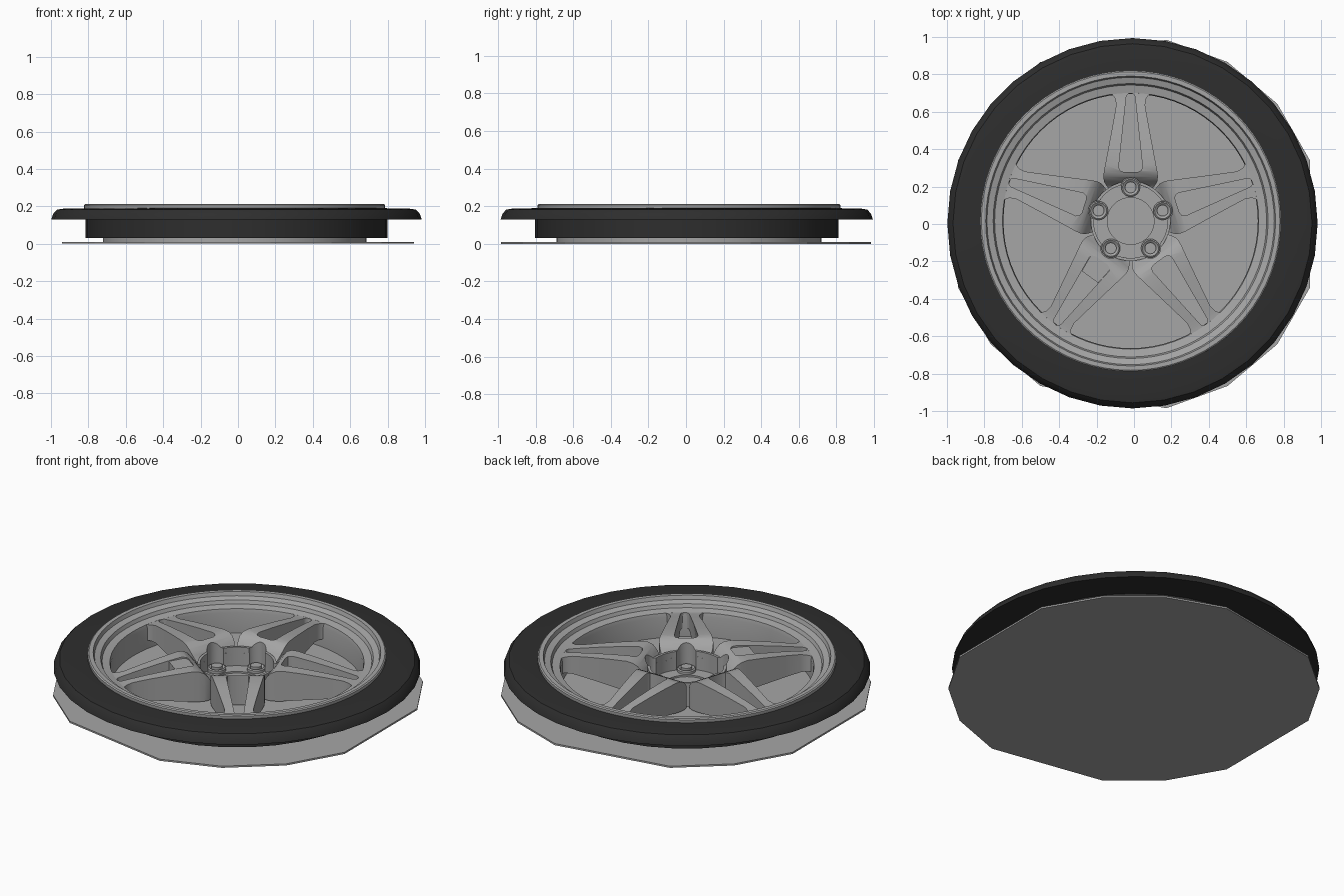
import bpy, bmesh, math
from mathutils import Matrix, Vector

cube = bpy.data.objects.get("Cube")
if cube:
    bpy.data.objects.remove(cube, do_unlink=True)

WHEEL = Vector((-0.018, 0.016, 0))   # wheel axis
TYRE = Vector((-0.008, 0.004, 0))    # tyre axis
SPOKE_ANGLES = [math.radians(18 + 72 * i) for i in range(5)]


def material(name, value):
    mat = bpy.data.materials.new(name)
    mat.use_nodes = True
    colour = (value, value, value, 1)
    mat.diffuse_color = colour
    mat.node_tree.nodes["Principled BSDF"].inputs["Base Color"].default_value = colour
    return mat


grey = material("alloy grey", 0.38)
black = material("rubber black", 0.027)


def add(name, bm, mat, at=(0, 0, 0), smooth=True):
    bmesh.ops.recalc_face_normals(bm, faces=bm.faces)
    mesh = bpy.data.meshes.new(name)
    bm.to_mesh(mesh)
    bm.free()
    mesh.materials.append(mat)
    obj = bpy.data.objects.new(name, mesh)
    bpy.context.collection.objects.link(obj)
    obj.location = at
    if smooth:
        smooth_edges(obj)
    return obj


def smooth_edges(obj):
    bpy.ops.object.select_all(action="DESELECT")
    obj.select_set(True)
    bpy.context.view_layer.objects.active = obj
    bpy.ops.object.shade_smooth_by_angle(angle=math.radians(35))


def lathe(name, profile, sides, mat, at, closed=True):
    """Spin an (r, z) profile about z; an open profile starts and ends on the axis."""
    bm = bmesh.new()
    verts = [bm.verts.new((r, 0, z)) for r, z in profile]
    pairs = list(zip(verts, verts[1:] + verts[:1])) if closed else list(zip(verts, verts[1:]))
    edges = [bm.edges.new(p) for p in pairs]
    bmesh.ops.spin(bm, geom=verts + edges, cent=(0, 0, 0), axis=(0, 0, 1),
                   angle=math.tau, steps=sides, use_duplicate=False)
    bmesh.ops.remove_doubles(bm, verts=bm.verts, dist=0.0005)
    return add(name, bm, mat, at)


def prism(bm, outline, z0, z1):
    low = [bm.verts.new((x, y, z0)) for x, y in outline]
    high = [bm.verts.new((x, y, z1)) for x, y in outline]
    bm.faces.new(low[::-1])
    bm.faces.new(high)
    for i in range(len(low)):
        j = (i + 1) % len(low)
        bm.faces.new((low[i], low[j], high[j], high[i]))


def cylinder(bm, at, radius, z0, z1, sides):
    bmesh.ops.create_cone(bm, cap_ends=True, segments=sides, radius1=radius, radius2=radius,
                          depth=z1 - z0, matrix=Matrix.Translation((*at, (z0 + z1) / 2)))


def cut(obj, cutters):
    for cutter in cutters:
        mod = obj.modifiers.new("cut", "BOOLEAN")
        mod.operation, mod.solver, mod.object = "DIFFERENCE", "EXACT", cutter
    bpy.context.view_layer.update()
    mesh = bpy.data.meshes.new_from_object(obj.evaluated_get(bpy.context.evaluated_depsgraph_get()))
    obj.modifiers.clear()
    obj.data = mesh
    smooth_edges(obj)


# Thin eighteen-sided backing plate
bm = bmesh.new()
cylinder(bm, (0, 0), 1.0, 0.0, 0.01, 18)
for v in bm.verts:   # put a corner exactly on +x
    k = round(math.degrees(math.atan2(v.co.y, v.co.x)) / 20)
    v.co.x, v.co.y = math.cos(math.radians(20 * k)), math.sin(math.radians(20 * k))
add("backing_plate", bm, grey, smooth=False)

# Tyre with a straight inner drum and a flared tread
lathe("tyre", [(0.72, 0.03), (0.808, 0.03), (0.808, 0.13), (0.99, 0.13), (0.98, 0.16),
               (0.96, 0.182), (0.93, 0.187), (0.79, 0.19), (0.72, 0.14)], 36, black, TYRE)

# Rim barrel and stepped lip
lathe("rim", [(0.705, 0), (0.705, 0.13), (0.79, 0.15), (0.805, 0.18), (0.805, 0.207),
              (0.798, 0.212), (0.775, 0.212), (0.768, 0.19), (0.735, 0.18), (0.727, 0.16),
              (0.685, 0.152), (0.68, 0.13), (0.68, 0)], 72, grey, WHEEL)

# Cutters: hub bore, bolt wells and the slot along a spoke pointing at +x
bm = bmesh.new()
cylinder(bm, (0, 0), 0.198, 0.04, 0.4, 48)
bore = add("bore_cutter", bm, grey)
bm = bmesh.new()
for a in SPOKE_ANGLES:
    cylinder(bm, (0.18 * math.cos(a - SPOKE_ANGLES[0]), 0.18 * math.sin(a - SPOKE_ANGLES[0])),
             0.054, 0.04, 0.4, 24)
wells = add("well_cutter", bm, grey)


def slot_outline(r0, w0, r1, w1):
    """Tapered slot: rounded corners at the wide end, round at the narrow end."""
    half = [(r0, 0), (r0, w0 * 0.6), (r0 + w0 * 0.12, w0 * 0.88), (r0 + w0 * 0.4, w0)]
    half += [(r1 - w1 + w1 * math.sin(t), w1 * math.cos(t))
             for t in [math.pi / 2 * i / 5 for i in range(5)]] + [(r1, 0)]
    return half + [(x, -y) for x, y in half[-2:0:-1]]


bm = bmesh.new()
prism(bm, slot_outline(0.262, 0.064, 0.683, 0.024), -0.1, 0.4)
slot = add("slot_cutter", bm, grey)

# Spoke: stations of radius, half width, top and bottom height
STATIONS = [(0.15, 0.10, 0.10, 0.02), (0.19, 0.13, 0.12, 0.02), (0.21, 0.142, 0.155, 0.02),
            (0.235, 0.146, 0.183, 0.02), (0.265, 0.143, 0.197, 0.02), (0.30, 0.136, 0.20, 0.022),
            (0.40, 0.117, 0.19, 0.033), (0.52, 0.095, 0.175, 0.046), (0.62, 0.077, 0.16, 0.055),
            (0.655, 0.083, 0.154, 0.058), (0.675, 0.098, 0.152, 0.06), (0.695, 0.13, 0.151, 0.06)]
bm = bmesh.new()
rings = [[bm.verts.new(p) for p in ((r, -w, b), (r, w, b), (r, w, t), (r, -w, t))]
         for r, w, t, b in STATIONS]
for near, far in zip(rings, rings[1:]):
    for i in range(4):
        j = (i + 1) % 4
        bm.faces.new((near[i], near[j], far[j], far[i]))
bm.faces.new(rings[0])
bm.faces.new(rings[-1][::-1])
first = add("spoke_1", bm, grey)
cut(first, [slot, bore, wells])
for i, a in enumerate(SPOKE_ANGLES):
    spoke = first if i == 0 else bpy.data.objects.new(f"spoke_{i + 1}", first.data)
    if i:
        bpy.context.collection.objects.link(spoke)
    spoke.location = WHEEL
    spoke.rotation_euler.z = a

# Block that fills the inner part of one slot
bm = bmesh.new()
prism(bm, [(0.255, -0.066), (0.37, -0.054), (0.37, 0.054), (0.255, 0.066)], 0.03, 0.19)
block = add("slot_block", bm, grey, WHEEL, smooth=False)
block.rotation_euler.z = SPOKE_ANGLES[3]

# Hub cup with a recessed centre
hub = lathe("hub", [(0, 0), (0.213, 0), (0.213, 0.15), (0.198, 0.15), (0.198, 0.04),
                    (0.125, 0.04), (0.125, 0.03), (0, 0.03)], 60, grey, (0, 0, 0), closed=False)
hub.rotation_euler.z = SPOKE_ANGLES[0]
wells.rotation_euler.z = SPOKE_ANGLES[0]
cut(hub, [wells])
hub.location = WHEEL

# Wheel bolts: collar, conical seat and head
for i, a in enumerate(SPOKE_ANGLES):
    at = WHEEL + Vector((0.18 * math.cos(a), 0.18 * math.sin(a), 0))
    lathe(f"bolt_{i + 1}", [(0, 0.03), (0.05, 0.03), (0.05, 0.055), (0.043, 0.06), (0.03, 0.05),
                            (0.03, 0.068), (0, 0.068)], 24, grey, at, closed=False)

for helper in (bore, wells, slot):
    bpy.data.objects.remove(helper, do_unlink=True)
